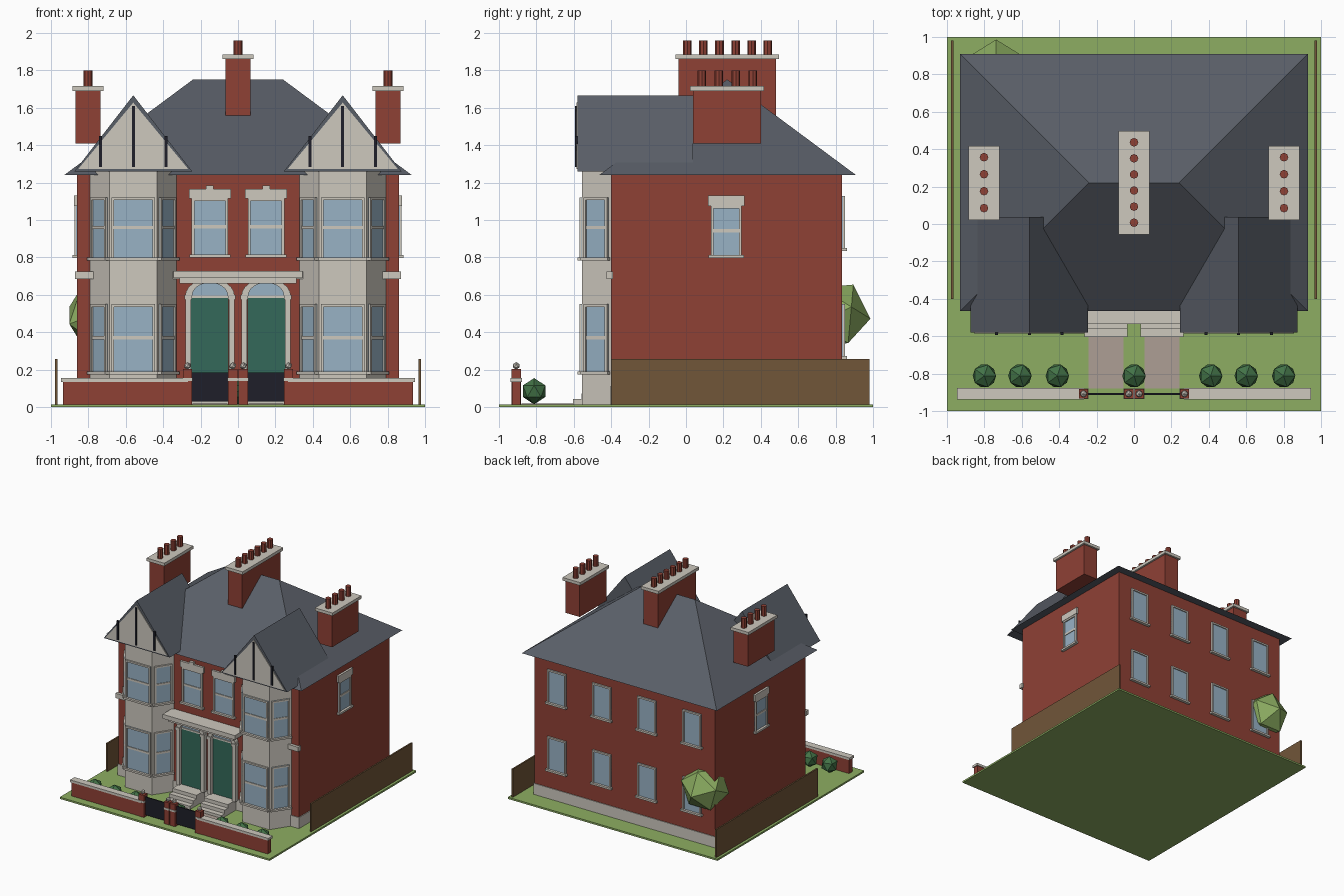
import bpy
import bmesh
from math import radians, cos, sin, pi, atan2, hypot
from mathutils import Matrix, Vector

default_cube = bpy.data.objects.get("Cube")
if default_cube:
    bpy.data.objects.remove(default_cube, do_unlink=True)


def material(name, hex_code):
    channels = [int(hex_code[i:i + 2], 16) / 255 for i in (0, 2, 4)]
    linear = [((c + 0.055) / 1.055) ** 2.4 for c in channels] + [1.0]
    mat = bpy.data.materials.new(name)
    mat.use_nodes = True
    mat.diffuse_color = linear
    mat.node_tree.nodes["Principled BSDF"].inputs["Base Color"].default_value = linear
    return mat


brick = material("red brick", "8f4135")
slate = material("roof slate", "595e67")
stone = material("pale stone", "cdc8be")
glass = material("window glass", "98b2c5")
door_green = material("door green", "33695a")
iron = material("dark iron", "1e1f29")
grass = material("grass green", "8dae62")
leaf = material("dark leaf", "437347")
timber = material("fence timber", "715639")
paving = material("paving", "ad9f95")


def finish(name, bm, mat, matrix=Matrix()):
    bmesh.ops.recalc_face_normals(bm, faces=bm.faces)
    bm.transform(matrix)
    mesh = bpy.data.meshes.new(name)
    bm.to_mesh(mesh)
    bm.free()
    mesh.materials.append(mat)
    obj = bpy.data.objects.new(name, mesh)
    bpy.context.collection.objects.link(obj)
    return obj


def box(name, mat, xs, ys, zs, matrix=Matrix()):
    bm = bmesh.new()
    size = Vector((xs[1] - xs[0], ys[1] - ys[0], zs[1] - zs[0]))
    middle = Vector((sum(xs), sum(ys), sum(zs))) / 2
    bmesh.ops.create_cube(bm, size=1, matrix=Matrix.Translation(middle) @ Matrix.Diagonal(size).to_4x4())
    return finish(name, bm, mat, matrix)


def extrude(name, mat, outline, low, high, upright=True):
    """Extrude an outline along y (upright) or along z."""
    bm = bmesh.new()
    place = (lambda a, b, d: (a, d, b)) if upright else (lambda a, b, d: (a, b, d))
    bottom = [bm.verts.new(place(a, b, low)) for a, b in outline]
    top = [bm.verts.new(place(a, b, high)) for a, b in outline]
    bm.faces.new(bottom)
    bm.faces.new(top)
    count = len(outline)
    for i in range(count):
        j = (i + 1) % count
        bm.faces.new((bottom[i], bottom[j], top[j], top[i]))
    return finish(name, bm, mat)


def ball(name, mat, centre, radius, matrix=Matrix()):
    bm = bmesh.new()
    bmesh.ops.create_icosphere(bm, subdivisions=1, radius=radius)
    return finish(name, bm, mat, Matrix.Translation(centre) @ matrix)


def pot(name, x, y, low, high):
    bm = bmesh.new()
    bmesh.ops.create_cone(bm, cap_ends=True, segments=8, radius1=0.023, radius2=0.023, depth=high - low,
                          matrix=Matrix.Translation((x, y, (low + high) / 2)))
    finish(name, bm, brick)


def window(name, x, y, angle, width, low, high, bar=True, lintel=0, key=False):
    """Framed window on a wall; local -y points outwards."""
    m = Matrix.Translation((x, y, 0)) @ Matrix.Rotation(angle, 4, "Z")
    half, rim, out = width / 2, 0.014, (-0.014, 0.01)
    box(name + "_glass", glass, (-half, half), (-0.005, 0.01), (low, high), m)
    for s in (-1, 1):
        edges = sorted((s * half, s * (half - rim)))
        box(name + "_jamb", stone, edges, out, (low, high), m)
    box(name + "_head", stone, (-half, half), out, (high - rim, high), m)
    box(name + "_sill", stone, (-half - 0.012, half + 0.012), (-0.025, 0.01), (low - 0.016, low), m)
    if bar:
        middle = (low + high) / 2
        box(name + "_bar", stone, (-half, half), (-0.01, 0.01), (middle - 0.009, middle + 0.009), m)
    if lintel:
        box(name + "_lintel", stone, (-half - 0.014, half + 0.014), (-0.018, 0.01), (high, high + lintel), m)
    if key:
        top = high + lintel
        box(name + "_keystone", stone, (-0.02, 0.02), (-0.022, 0.01), (top, top + 0.02), m)


def chimney(name, x, ys, zs, pots, pot_top):
    half, rim = 0.068, 0.016
    box(name + "_stack", brick, (x - half, x + half), ys, zs)
    box(name + "_cap", stone, (x - half - rim, x + half + rim), (ys[0] - rim, ys[1] + rim), (zs[1], zs[1] + 0.026))
    for i in range(pots):
        y = ys[0] + 0.047 + i * (ys[1] - ys[0] - 0.09) / (pots - 1)
        pot(name + "_pot", x, y, zs[1] + 0.02, pot_top)


# Ground, house body and plinth
floor = 0.015
box("lawn", grass, (-1, 1), (-1, 1), (0, floor))
box("house_walls", brick, (-0.86, 0.86), (-0.4, 0.835), (floor, 1.24))
box("plinth", stone, (-0.866, 0.866), (-0.406, 0.841), (floor, 0.11))
box("string_course", stone, (-0.872, 0.872), (-0.425, -0.39), (0.685, 0.725))

# Hipped main roof
bm = bmesh.new()
eaves = [bm.verts.new((x, y, 1.24)) for x, y in ((-0.93, -0.465), (0.93, -0.465), (0.93, 0.91), (-0.93, 0.91))]
west, east = (bm.verts.new((x, 0.22, 1.752)) for x in (-0.24, 0.24))
a, b, c, d = eaves
for face in (eaves, (a, b, east, west), (b, c, east), (c, d, west, east), (d, a, west)):
    bm.faces.new(face)
finish("main_roof", bm, slate)

# Chimneys
chimney("centre_chimney", 0, (-0.04, 0.48), (1.56, 1.86), 6, 1.96)
for s in (-1, 1):
    chimney("side_chimney", s * 0.802, (0.038, 0.4), (1.41, 1.69), 4, 1.8)

# Bays with gables
for s in (-1, 1):
    mid = s * 0.56
    plan = [(mid + u * w, y) for u, w, y in
            ((-1, 0.23, -0.39), (-1, 0.23, -0.4), (-1, 0.127, -0.555), (1, 0.127, -0.555), (1, 0.23, -0.4), (1, 0.23, -0.39))]
    extrude("bay", stone, plan, floor, 1.262, upright=False)
    for low, high in ((0.19, 0.55), (0.8, 1.12)):
        window("bay_front_window", mid, -0.555, 0, 0.235, low, high)
        for u in (-1, 1):
            window("bay_side_window", mid + u * 0.1785, -0.4775, u * atan2(0.155, 0.103), 0.15, low, high)
    extrude("gable_roof", slate, [(mid - 0.315, 1.26), (mid + 0.315, 1.26), (mid, 1.667)], -0.58, 0.038)
    extrude("gable_panel", stone, [(mid - 0.295, 1.272), (mid + 0.295, 1.272), (mid, 1.628)], -0.586, -0.57)
    for offset, top in ((-0.175, 1.45), (0, 1.61), (0.175, 1.45)):
        box("gable_timber", iron, (mid + offset - 0.008, mid + offset + 0.008), (-0.594, -0.58), (1.285, top))

# Paired entrances
for s in (-1, 1):
    mid = s * 0.15
    box("door", door_green, (mid - 0.1, mid + 0.1), (-0.412, -0.39), (0.1, 0.59))
    arc = [(cos(i * pi / 12), sin(i * pi / 12)) for i in range(13)]
    inner = [(mid + 0.095 * u, 0.595 + 0.07 * v) for u, v in arc]
    outer = [(mid + 0.132 * u, 0.595 + 0.092 * v) for u, v in arc]
    extrude("fanlight", glass, inner, -0.412, -0.39)
    extrude("door_arch", stone, outer + inner[::-1], -0.44, -0.39)
    box("door_transom", stone, (mid - 0.1, mid + 0.1), (-0.42, -0.39), (0.583, 0.597))
    for u in (-1, 1):
        x = mid + u * 0.117
        box("pilaster", stone, (x - 0.015, x + 0.015), (-0.44, -0.39), (0.1, 0.58))
        box("capital", stone, (x - 0.02, x + 0.02), (-0.447, -0.39), (0.575, 0.6))
    for i in range(3):
        box("step", stone, (mid - 0.115, mid + 0.115), (-0.605 + i * 0.045, -0.39), (floor, 0.043 + i * 0.03))
    window("landing_window", mid, -0.4, 0, 0.195, 0.815, 1.115, lintel=0.05, key=True)
    box("path", paving, (mid - 0.093, mid + 0.093), (-0.88, -0.6), (floor, 0.02))
box("canopy", stone, (-0.345, 0.345), (-0.535, -0.39), (0.69, 0.727))
box("canopy_moulding", stone, (-0.312, 0.312), (-0.505, -0.39), (0.662, 0.69))

# Side and back windows
for s in (-1, 1):
    window("side_window", s * 0.86, 0.215, s * pi / 2, 0.165, 0.812, 1.075, lintel=0.057)
for x in (-0.645, -0.215, 0.215, 0.645):
    for low in (0.272, 0.85):
        window("back_window", x, 0.835, pi, 0.175, low, low + 0.28, bar=False)

# Front boundary wall, posts and gates
for s in (-1, 1):
    box("garden_wall", brick, sorted((s * 0.935, s * 0.27)), (-0.93, -0.885), (floor, 0.135))
    box("wall_coping", stone, sorted((s * 0.945, s * 0.268)), (-0.938, -0.878), (0.135, 0.155))
    for x in (s * 0.27, s * 0.028):
        box("gate_post", brick, (x - 0.025, x + 0.025), (-0.933, -0.883), (floor, 0.205))
        box("post_band", stone, (x - 0.027, x + 0.027), (-0.936, -0.88), (0.139, 0.155))
        ball("post_finial", stone, (x, -0.908, 0.221), 0.02)
    box("gate", iron, sorted((s * 0.05, s * 0.248)), (-0.913, -0.903), (0.03, 0.185))
    box("side_fence", timber, sorted((s * 0.965, s * 0.978)), (-0.4, 0.98), (floor, 0.257))

# Planting
for x in (-0.8, -0.61, -0.41, 0, 0.41, 0.6, 0.8):
    ball("bush", leaf, (x, -0.812, 0.085), 0.07)
edge_up = Matrix.Rotation(pi / 2, 4, "Z") @ Matrix.Rotation(radians(31.7), 4, "Y")
ball("back_shrub", grass, (-0.737, 0.793, 0.49), 0.194, edge_up)
